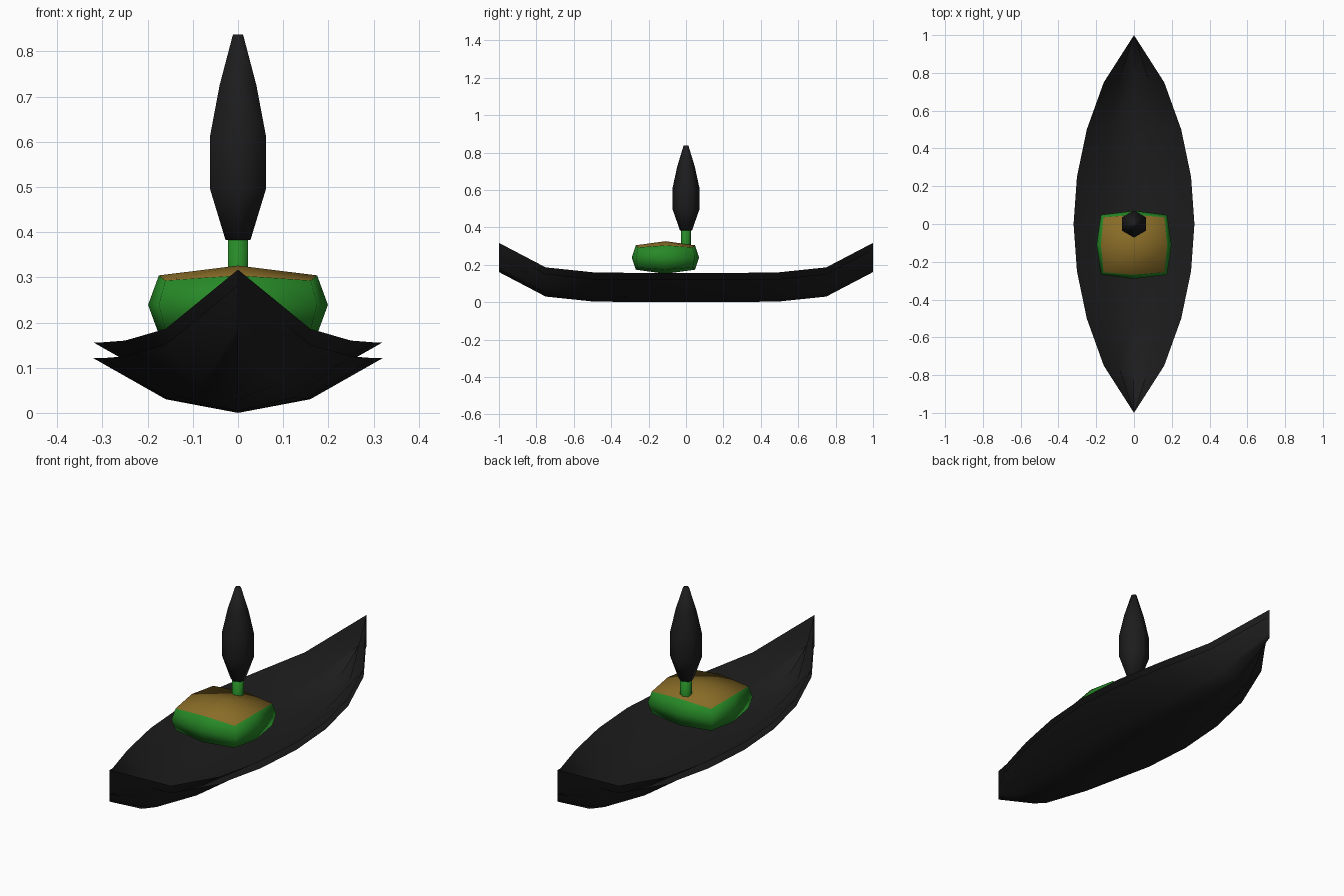
import bpy, bmesh, math

if "Cube" in bpy.data.objects:
    bpy.data.objects.remove(bpy.data.objects["Cube"])


def material(name, rgb):
    m = bpy.data.materials.new(name)
    m.diffuse_color = (*rgb, 1)
    m.use_nodes = True
    m.node_tree.nodes["Principled BSDF"].inputs["Base Color"].default_value = m.diffuse_color
    return m


black = material("black", (0.012, 0.012, 0.012))
green = material("green", (0.02, 0.25, 0.02))
amber = material("amber", (0.25, 0.15, 0.02))


def add_object(name, bm, *mats):
    for f in bm.faces:
        f.smooth = True
    me = bpy.data.meshes.new(name)
    bm.to_mesh(me)
    bm.free()
    for m in mats:
        me.materials.append(m)
    ob = bpy.data.objects.new(name, me)
    bpy.context.collection.objects.link(ob)
    return ob


# Hull: two parallel curved shells with an open gap along the rim
HALF_WIDTH = [0.32, 0.302, 0.25, 0.16, 0.0]
LIFT = [0.0, 0.0, 0.004, 0.03, 0.161]


def hull_shell(name, z0, face_up):
    bm = bmesh.new()
    rows = []
    for j in range(-4, 5):
        w, lift = HALF_WIDTH[abs(j)], LIFT[abs(j)]
        rows.append([bm.verts.new((w * u / 2, j / 4, z0 + lift + 0.121 * (u / 2) ** 2))
                     for u in range(-2, 3)])
    for a, b in zip(rows, rows[1:]):
        for i in range(4):
            quad = [a[i], a[i + 1], b[i + 1], b[i]]
            bm.faces.new(quad if face_up else quad[::-1])
    add_object(name, bm, black)


hull_shell("hull_outer", 0.0, False)
hull_shell("hull_inner", 0.035, True)

# Cushion-like body: a cube cut once per edge, then puffed out
bm = bmesh.new()
bmesh.ops.create_cube(bm, size=2)
bmesh.ops.subdivide_edges(bm, edges=bm.edges[:], cuts=1, use_grid_fill=True)
for f in bm.faces:
    f.material_index = 1 if f.normal.z > 0.5 else 0
for v in bm.verts:
    n = sum(abs(c) > 0.5 for c in v.co)
    side = {1: 1.0, 2: 0.88, 3: 0.81}[n]
    up = {1: 1.0, 2: 0.75, 3: 0.62}[n]
    v.co = (v.co.x * 0.199 * side, v.co.y * 0.18 * side - 0.11,
            v.co.z * 0.087 * up + 0.239)
add_object("body", bm, green, amber)


# Six-sided turned parts
def turned(name, rings, mat):
    bm = bmesh.new()
    loops = []
    for r, z in rings:
        loops.append([bm.verts.new((r * math.sin(k * math.pi / 3),
                                    r * math.cos(k * math.pi / 3), z)) for k in range(6)])
    for a, b in zip(loops, loops[1:]):
        for k in range(6):
            n = (k + 1) % 6
            bm.faces.new((a[k], a[n], b[n], b[k]))
    bm.faces.new(loops[0])
    bm.faces.new(loops[-1])
    bmesh.ops.recalc_face_normals(bm, faces=bm.faces[:])
    add_object(name, bm, mat)


turned("stem", [(0.026, 0.2), (0.026, 0.4)], green)
turned("tapered_top", [(0.032, 0.383), (0.072, 0.497), (0.072, 0.61),
                       (0.047, 0.725), (0.013, 0.837)], black)
